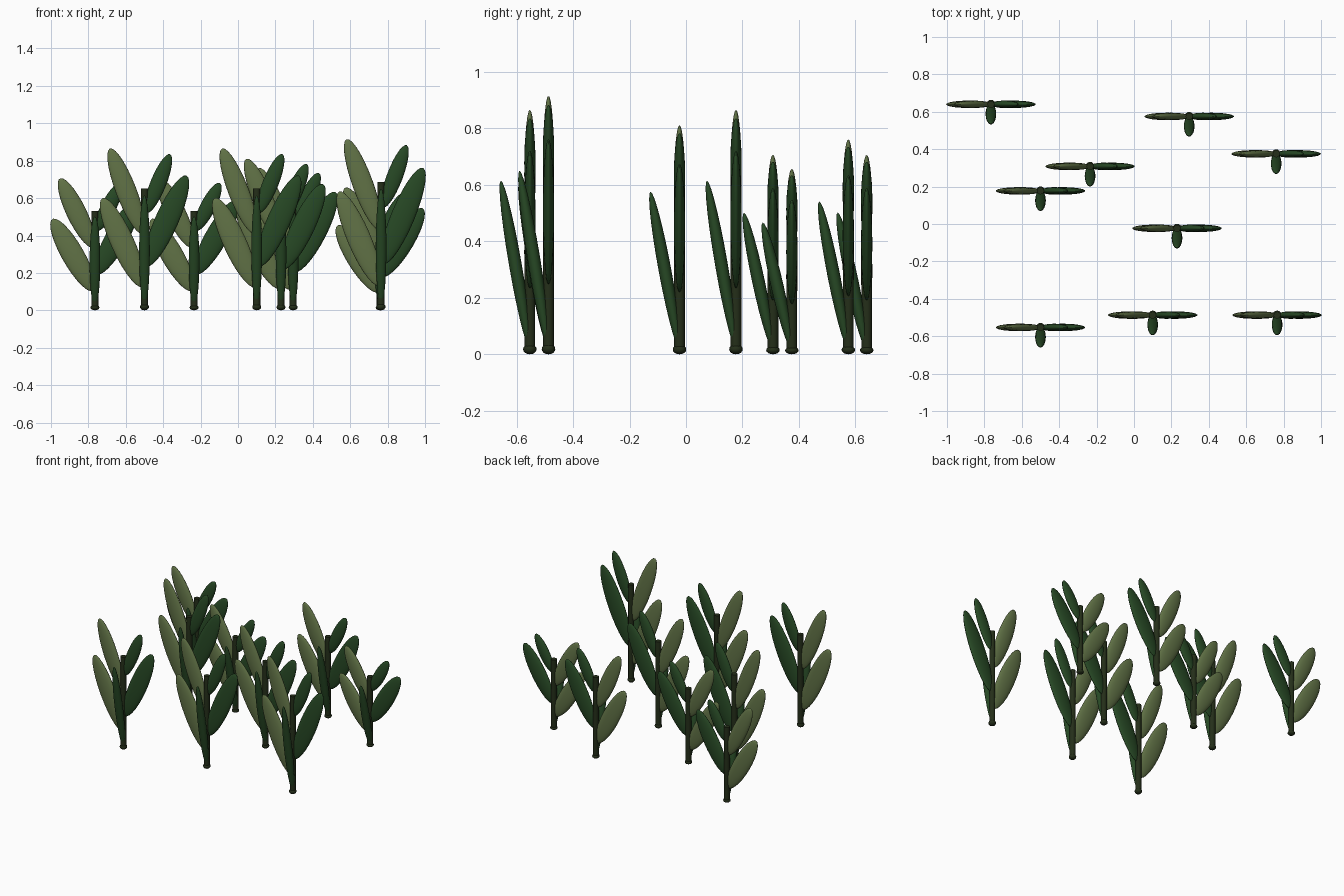
import bpy, bmesh, math
from mathutils import Matrix, Vector

if "Cube" in bpy.data.objects:
    bpy.data.objects.remove(bpy.data.objects["Cube"])


def material(name, rgb):
    m = bpy.data.materials.new(name)
    m.diffuse_color = (*rgb, 1)
    m.use_nodes = True
    m.node_tree.nodes["Principled BSDF"].inputs["Base Color"].default_value = m.diffuse_color
    return m


dark = material("dark_leaf_green", (0.02, 0.065, 0.018))
olive = material("olive_leaf_green", (0.12, 0.17, 0.062))
bark = material("stem_green", (0.018, 0.028, 0.010))


def finish(bm, name, mat):
    me = bpy.data.meshes.new(name)
    bm.to_mesh(me)
    bm.free()
    me.materials.append(mat)
    me.shade_smooth()
    return name, me


def leaf(name, base, tip, width, thick, mat):
    """Flattened ellipsoid stretched from base to tip."""
    base, tip = Vector(base), Vector(tip)
    axis = tip - base
    z = axis.normalized()
    x = Vector((1, 0, 0)) if abs(z.x) < 1e-4 else Vector((0, 1, 0)).cross(z).normalized()
    y = z.cross(x)
    rot = Matrix((x, y, z)).transposed().to_4x4()
    size = Matrix.Diagonal((width / 2, thick / 2, axis.length / 2, 1))
    bm = bmesh.new()
    bmesh.ops.create_uvsphere(bm, u_segments=20, v_segments=14, radius=1,
                              matrix=Matrix.Translation((base + tip) / 2) @ rot @ size)
    return finish(bm, name, mat)


def stem():
    bm = bmesh.new()
    bmesh.ops.create_cone(bm, cap_ends=True, segments=12, radius1=0.019, radius2=0.019,
                          depth=0.64, matrix=Matrix.Translation((0, 0, 0.33)))
    name, me = finish(bm, "stem", bark)
    me.set_sharp_from_angle(angle=math.radians(40))
    return name, me


def root_bulb():
    bm = bmesh.new()
    bmesh.ops.create_uvsphere(bm, u_segments=16, v_segments=8, radius=1,
                              matrix=Matrix.Translation((0, 0, 0.018))
                              @ Matrix.Diagonal((0.024, 0.024, 0.018, 1)))
    return finish(bm, "root_bulb", bark)


# Parts of one plant, modelled at an overall height of 0.87
parts = [
    stem(),
    root_bulb(),
    leaf("lower_left_leaf", (-0.01, 0, 0.125), (-0.225, 0, 0.60), 0.125, 0.04, olive),
    leaf("upper_left_leaf", (-0.01, 0, 0.41), (-0.185, 0, 0.865), 0.11, 0.04, olive),
    leaf("lower_right_leaf", (0.01, 0, 0.235), (0.225, 0, 0.72), 0.125, 0.04, dark),
    leaf("upper_right_leaf", (0.01, 0, 0.52), (0.137, 0, 0.835), 0.085, 0.04, dark),
    leaf("front_leaf", (0, 0, 0.02), (0, -0.103, 0.615), 0.057, 0.045, dark),
]

# Plants: x, y, overall height
plants = [
    (-0.765, 0.64, 0.71), (0.295, 0.575, 0.765), (0.76, 0.375, 0.66),
    (-0.235, 0.308, 0.71), (-0.5, 0.177, 0.87), (0.23, -0.023, 0.815),
    (-0.5, -0.553, 0.87), (0.1, -0.487, 0.87), (0.765, -0.487, 0.92),
]
for x, y, height in plants:
    for name, me in parts:
        ob = bpy.data.objects.new(name, me)
        ob.location = (x, y, 0)
        ob.scale.z = height / 0.87
        bpy.context.collection.objects.link(ob)
